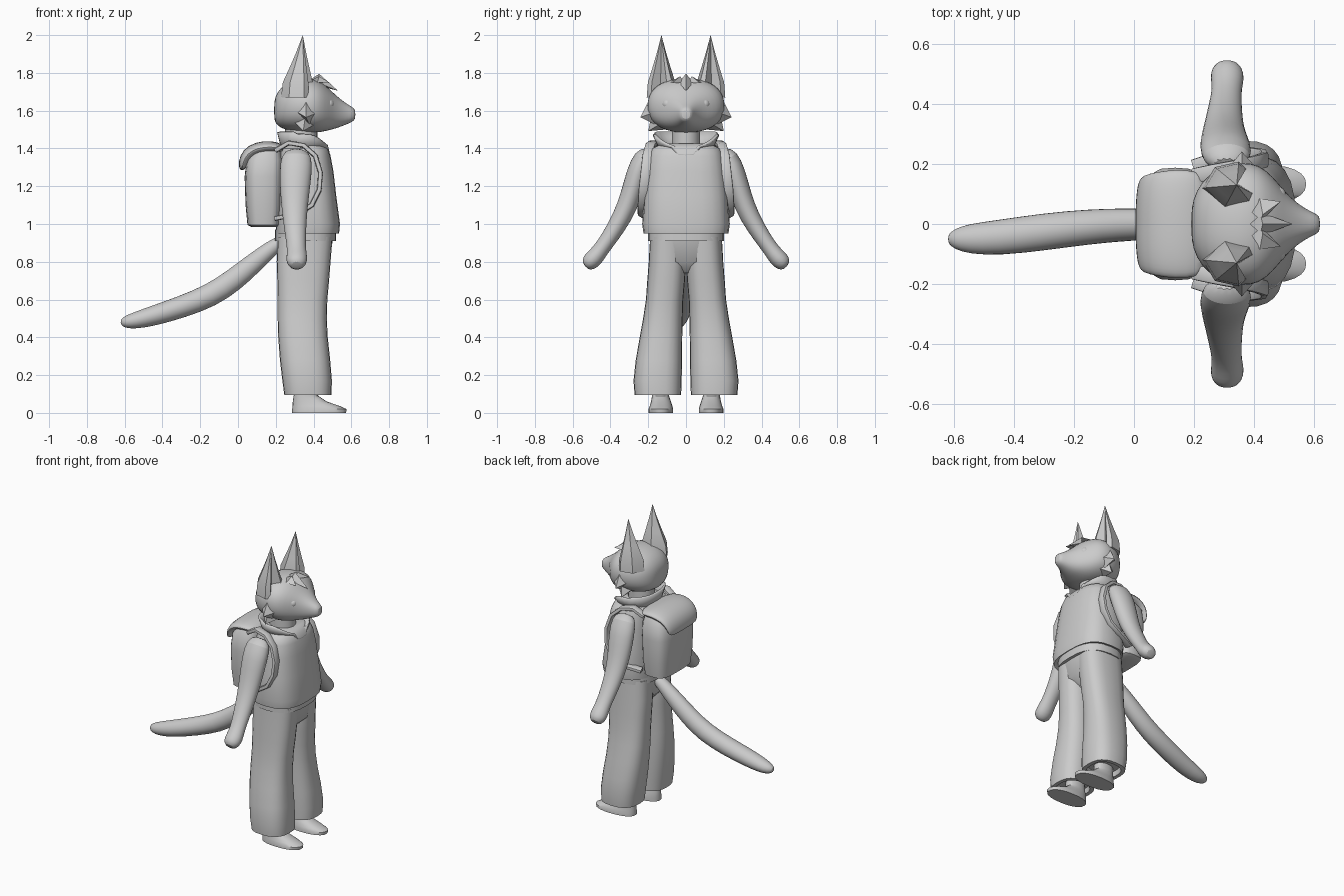
import bpy, bmesh, math
from mathutils import Vector as V

def finish(name, bm, smooth=40, sub=0, solid=0):
    bmesh.ops.recalc_face_normals(bm, faces=bm.faces)
    me = bpy.data.meshes.new(name)
    bm.to_mesh(me)
    bm.free()
    ob = bpy.data.objects.new(name, me)
    bpy.context.collection.objects.link(ob)
    if solid:
        m = ob.modifiers.new("solid", 'SOLIDIFY')
        m.thickness, m.offset = solid, 0
    if sub:
        ob.modifiers.new("sub", 'SUBSURF').levels = sub
        ob.modifiers["sub"].render_levels = sub
    bpy.ops.object.select_all(action='DESELECT')
    ob.select_set(True)
    bpy.context.view_layer.objects.active = ob
    bpy.ops.object.shade_smooth_by_angle(angle=math.radians(smooth))
    return ob

def loft(name, rings, caps=True, **kw):
    """Skin a list of closed rings with equal point counts."""
    bm = bmesh.new()
    vs = [[bm.verts.new(p) for p in r] for r in rings]
    n = len(vs[0])
    for a, b in zip(vs, vs[1:]):
        for i in range(n):
            j = (i + 1) % n
            bm.faces.new((a[i], a[j], b[j], b[i]))
    if caps:
        bm.faces.new(vs[0])
        bm.faces.new(vs[-1])
    return finish(name, bm, **kw)

def ring(c, u, v, p=2.0, n=20):
    """Superellipse around c with half-axis vectors u and v."""
    out = []
    for i in range(n):
        t = 2 * math.pi * i / n
        f = lambda q: math.copysign(abs(q) ** (2 / p), q)
        out.append(V(c) + V(u) * f(math.cos(t)) + V(v) * f(math.sin(t)))
    return out

def slab(z, x0, x1, y0, y1, p=2.0, n=24):
    return ring(((x0 + x1) / 2, (y0 + y1) / 2, z), ((x1 - x0) / 2, 0, 0), (0, (y1 - y0) / 2, 0), p, n)

def tube(name, path, side, p=2.0, n=14, **kw):
    """Path entries: x, y, z, half width along side, half thickness."""
    pts = [V(q[:3]) for q in path]
    rings = []
    for i, q in enumerate(path):
        t = (pts[min(i + 1, len(pts) - 1)] - pts[max(i - 1, 0)]).normalized()
        s = V(side) - t * t.dot(V(side))
        s.normalize()
        rings.append(ring(pts[i], s * q[3], t.cross(s) * q[4], p, n))
    return loft(name, rings, **kw)

def spike(name, base, tip):
    """Pointed tuft from a base polygon to a tip."""
    bm = bmesh.new()
    b = [bm.verts.new(q) for q in base]
    t = bm.verts.new(tip)
    bm.faces.new(b)
    for i in range(len(b)):
        bm.faces.new((b[i], b[(i + 1) % len(b)], t))
    return finish(name, bm, smooth=25)

# head: sections along x (x, half width, bottom, top)
head = [(.19, .05, 1.55, 1.65), (.207, .115, 1.52, 1.70), (.25, .17, 1.495, 1.745),
        (.32, .205, 1.485, 1.77), (.39, .21, 1.48, 1.775), (.44, .185, 1.485, 1.755),
        (.48, .14, 1.495, 1.72), (.52, .09, 1.505, 1.68), (.57, .052, 1.525, 1.64),
        (.605, .036, 1.54, 1.62), (.622, .025, 1.555, 1.605)]
loft("head", [ring((x, 0, (a + b) / 2), (0, w, 0), (0, 0, (b - a) / 2), 2.3)
              for x, w, a, b in head], sub=1)

# vest, collar, neck, belt, hips
vest = [(.96, .21, .52, .21), (.95, .20, .535, .225), (1.0, .20, .54, .232), (1.15, .205, .52, .222),
        (1.28, .21, .505, .208), (1.36, .215, .49, .196), (1.40, .22, .475, .18), (1.425, .25, .44, .13)]
loft("vest", [slab(z, a, b, -w, w, 2.8) for z, a, b, w in vest])
loft("belt", [slab(z, .195, .52, -.2, .2, 2.6) for z in (.91, .97)])
loft("hips", [slab(z, a, b, -w, w, 2.6) for z, a, b, w in
              ((.74, .27, .42, .08), (.80, .215, .485, .17), (.94, .205, .505, .192))])
loft("neck", [slab(z, .25, .42, -.075, .075) for z in (1.36, 1.55)])
rings = []
for k in range(3):
    r = slab(1.385 + .045 * k, .24 - .013 * k, .45 + .017 * k, -.13 - .02 * k, .13 + .02 * k, 2.3, 32)
    for q in r:
        q.z += k * (-.035 * max(0, (q.x - .36) / .12) ** 2 + .006 * (q.x < .3))
        if abs(q.y) < .05 and q.x > .4:
            q.z -= .02 * k
    rings.append(r)
loft("collar", rings, caps=False, solid=.015)

# hair tuft on the forehead
for y, tip in ((-.045, (.49, -.075, 1.745)), (0, (.53, 0, 1.705)), (.045, (.49, .075, 1.745))):
    spike("hair_tuft", [(.36, y, 1.75), (.42, y - .04, 1.75), (.43, y * .7, 1.795 - abs(y) * .3),
                        (.42, y + .04, 1.75)], tip)

for s, tag in ((-1, "right"), (1, "left")):
    # ears, hollowed towards the front
    outline = [(.228, .12), (.30, .05), (.39, .07), (.40, .10), (.345, .135), (.375, .185), (.35, .208), (.27, .19)]
    tip, rings = V((.343, .13)), []
    for z, k in ((1.67, 1.0), (1.75, .92), (1.83, .60), (1.91, .30), (1.998, .01)):
        rings.append([((tip.x + (x - tip.x) * k), s * (tip.y + (y - tip.y) * k), z) for x, y in outline])
    loft(tag + "_ear", rings, smooth=35)
    # cheek tufts
    spike(tag + "_cheek_tuft", [(.30, s * .17, 1.60), (.36, s * .17, 1.71), (.45, s * .14, 1.60), (.38, s * .15, 1.52)],
          (.36, s * .242, 1.565))
    spike(tag + "_jaw_tuft", [(.28, s * .13, 1.56), (.36, s * .18, 1.59), (.43, s * .12, 1.54), (.34, s * .11, 1.5)],
          (.345, s * .2, 1.492))
    # eyes
    bpy.ops.mesh.primitive_uv_sphere_add(segments=16, ring_count=10, location=(.478, s * .096, 1.635))
    eye = bpy.context.object
    eye.name = tag + "_eye"
    eye.scale = (.03, .03, .029)
    bpy.ops.object.shade_smooth()
    # arms with mitten hands
    arm = [(.31, .19, 1.385, .05, .03), (.31, .225, 1.36, .085, .055), (.305, .258, 1.27, .088, .06),
           (.30, .29, 1.15, .078, .058), (.30, .335, 1.04, .066, .053), (.305, .40, .935, .056, .046),
           (.31, .45, .865, .05, .042), (.312, .485, .82, .058, .05), (.31, .515, .793, .054, .046),
           (.31, .536, .777, .03, .026)]
    tube(tag + "_arm", [(x, s * y, z, a, b) for x, y, z, a, b in arm], (1, 0, 0), sub=1)
    # flared trouser legs with a recessed hem
    leg = [(.93, .21, .50, .0, .19), (.80, .205, .49, .0, .197), (.70, .208, .482, .006, .205),
           (.60, .21, .473, .015, .212), (.50, .21, .47, .018, .227), (.40, .213, .475, .02, .245),
           (.28, .222, .488, .021, .266), (.17, .235, .497, .023, .278), (.095, .245, .495, .026, .272),
           (.095, .27, .47, .05, .248), (.13, .275, .46, .06, .24)]
    loft(tag + "_trouser_leg", [slab(z, a, b, s * c, s * d, 2.6) for z, a, b, c, d in leg])
    # feet
    foot = [(.0, .287, .572, .068, .198), (.02, .287, .575, .068, .198), (.036, .288, .54, .072, .192),
            (.06, .29, .47, .08, .185), (.09, .295, .425, .09, .18), (.2, .30, .42, .09, .18)]
    loft(tag + "_foot", [slab(z, a, b, s * c, s * d, 2.3) for z, a, b, c, d in foot])
    # shoulder straps
    strap = [(.20, .16, 1.39), (.27, .175, 1.43), (.35, .19, 1.415), (.41, .205, 1.36), (.437, .215, 1.27),
             (.43, .225, 1.18), (.39, .23, 1.10), (.32, .23, 1.055), (.2, .19, 1.03)]
    tube(tag + "_strap", [(x, s * y, z, .026, .013) for x, y, z in strap], (0, 1, 0), p=4, n=12)

# backpack: body, back pocket and arched flap
bag = [(.985, .07, .21, .15), (.995, .05, .225, .172), (1.1, .04, .235, .185), (1.25, .035, .24, .188),
       (1.34, .045, .24, .18), (1.39, .08, .23, .15)]
loft("backpack_body", [slab(z, a, b, -w, w, 3.5) for z, a, b, w in bag])
flap = [(.02, 1.285, .12, .008), (.022, 1.30, .15, .02), (.034, 1.35, .165, .03), (.07, 1.39, .175, .034),
        (.14, 1.41, .185, .034), (.21, 1.405, .18, .03), (.25, 1.395, .15, .015)]
tube("backpack_flap", [(x, 0, z, a, b) for x, z, a, b in flap], (0, 1, 0), p=2.4, n=20, sub=1)

# tail
tail = [(.26, .0, .93, .03, .03), (.18, .0, .875, .042, .042), (.08, .0, .79, .052, .055), (-.02, -.002, .705, .056, .062),
        (-.14, -.008, .622, .06, .064), (-.3, -.026, .56, .064, .06), (-.45, -.046, .513, .061, .055),
        (-.55, -.05, .487, .052, .045), (-.6, -.05, .48, .035, .032), (-.622, -.05, .479, .014, .014)]
tube("tail", tail, (0, 1, 0), sub=1)
